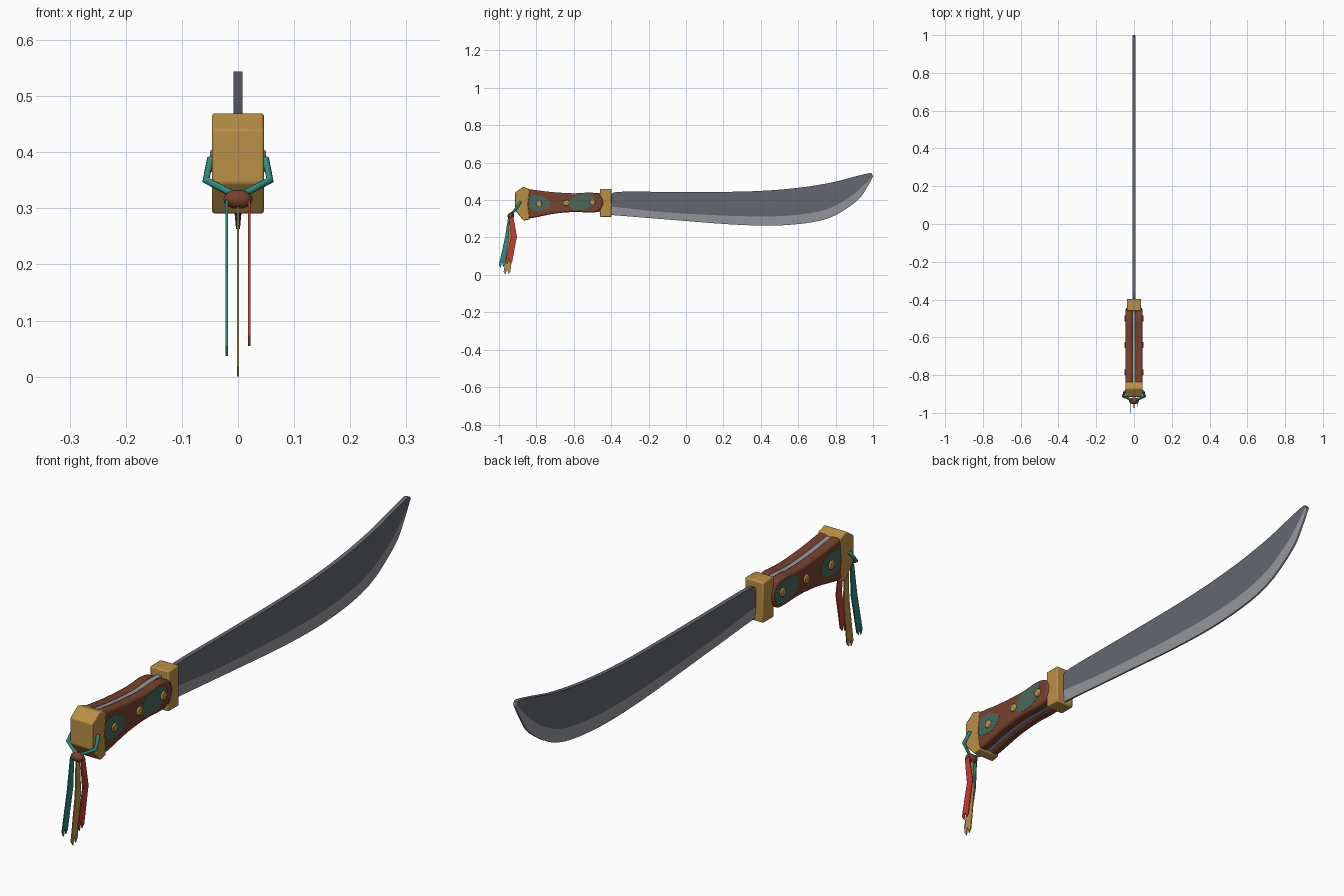
import bpy, bmesh, math
from mathutils import Vector

if "Cube" in bpy.data.objects:
    bpy.data.objects.remove(bpy.data.objects["Cube"])


def mat(name, rgb):
    m = bpy.data.materials.new(name)
    m.diffuse_color = (*rgb, 1)
    m.use_nodes = True
    m.node_tree.nodes["Principled BSDF"].inputs["Base Color"].default_value = m.diffuse_color
    return m


DARK = mat("dark_steel", (0.127, 0.138, 0.162))
LIGHT = mat("light_steel", (0.305, 0.314, 0.332))
GOLD = mat("brass", (0.49, 0.275, 0.06))
BROWN = mat("brown_wood", (0.185, 0.054, 0.027))
PATCH = mat("green_patch", (0.065, 0.138, 0.107))
TEAL = mat("teal_cord", (0.03, 0.25, 0.215))
RED = mat("red_ribbon", (0.56, 0.048, 0.032))


def finish(bm, name, mats, bevel=0, smooth=True):
    bmesh.ops.recalc_face_normals(bm, faces=bm.faces)
    me = bpy.data.meshes.new(name)
    bm.to_mesh(me)
    bm.free()
    ob = bpy.data.objects.new(name, me)
    bpy.context.collection.objects.link(ob)
    for m in mats:
        me.materials.append(m)
    if bevel:
        b = ob.modifiers.new("bevel", 'BEVEL')
        b.width, b.segments, b.limit_method = bevel, 2, 'ANGLE'
        b.angle_limit = math.radians(40)
    bpy.ops.object.select_all(action='DESELECT')
    bpy.context.view_layer.objects.active = ob
    ob.select_set(True)
    if smooth:
        bpy.ops.object.shade_smooth_by_angle(angle=math.radians(35))
    return ob


def spline(pts, n=4):
    """Catmull-Rom resampling of an open point list."""
    P = [Vector(p) for p in pts]
    P = [P[0] * 2 - P[1]] + P + [P[-1] * 2 - P[-2]]
    out = []
    for i in range(1, len(P) - 2):
        a, b, c, d = P[i - 1:i + 3]
        for k in range(n):
            t = k / n
            out.append(0.5 * (2 * b + (c - a) * t + (2 * a - 5 * b + 4 * c - d) * t * t
                              + (3 * b - a - 3 * c + d) * t ** 3))
    return out + [P[-2]]


def prism(name, yz, x0, x1, m, bevel=0):
    """Extrude a side profile (y, z) from x0 to x1."""
    bm = bmesh.new()
    a = [bm.verts.new((x0, p[0], p[1])) for p in yz]
    b = [bm.verts.new((x1, p[0], p[1])) for p in yz]
    bm.faces.new(a)
    bm.faces.new(b[::-1])
    for i in range(len(yz)):
        j = (i + 1) % len(yz)
        bm.faces.new((a[i], a[j], b[j], b[i]))
    return finish(bm, name, [m], bevel)


# Blade: matching stations along spine, grind line and cutting edge
spine = spline([(-.43, .415), (-.40, .427), (-.36, .444), (-.1, .444), (.29, .445),
                (.55, .46), (.76, .49), (.90, .525), (.975, .543), (.993, .542)])
grind = spline([(-.43, .367), (-.40, .364), (-.36, .361), (-.1, .334), (.29, .314),
                (.55, .317), (.74, .347), (.87, .412), (.95, .48), (.998, .533)])
edge = spline([(-.43, .322), (-.40, .319), (-.36, .317), (-.1, .296), (.29, .267),
               (.55, .267), (.76, .302), (.91, .392), (.968, .468), (1.0, .526)])
bm = bmesh.new()
rings = []
for s, g, e in zip(spine, grind, edge):
    rings.append([bm.verts.new((x, p[0], p[1])) for x, p in
                  ((.008, s), (.008, g), (.0035, e), (-.0035, e), (-.008, g), (-.008, s))])
for r, q in zip(rings, rings[1:]):
    for i in range(6):
        j = (i + 1) % 6
        f = bm.faces.new((r[i], r[j], q[j], q[i]))
        f.material_index = 1 if i in (1, 2, 3) else 0
bm.faces.new(rings[0])
bm.faces.new(rings[-1][::-1])
finish(bm, "blade", [DARK, LIGHT])

# Guard and pommel blocks
prism("guard", [(-.46, .31), (-.397, .31), (-.397, .46), (-.46, .46)], -.038, .038, GOLD, .005)
prism("pommel", [(-.915, .44), (-.872, .47), (-.835, .458), (-.845, .38), (-.835, .297),
                 (-.868, .29), (-.915, .345)], -.046, .046, GOLD, .004)

# Tang between the two grip scales
top = spline([(-.86, .46), (-.80, .453), (-.72, .443), (-.60, .436), (-.52, .441)], 3)
bottom = spline([(-.52, .333), (-.60, .336), (-.70, .328), (-.80, .308), (-.86, .298)], 3)
tang = [(p[0], p[1] - .004) for p in top] + [(-.44, .437), (-.44, .337)] \
    + [(p[0], p[1] + .004) for p in bottom]
prism("tang", tang, -.009, .009, LIGHT)

# Grip scales with rounded front end, painted patches and rivets on both sides
nose = spline([(-.485, .438), (-.458, .425), (-.443, .39), (-.455, .352), (-.485, .334)], 3)
scale = list(top) + nose + list(bottom)
patch_rear = [(-.838, .415), (-.815, .426), (-.78, .425), (-.745, .41), (-.722, .39),
              (-.73, .362), (-.76, .345), (-.80, .342), (-.836, .355)]
patch_front = [(-.635, .375), (-.615, .41), (-.58, .427), (-.53, .432), (-.495, .425),
               (-.487, .395), (-.505, .365), (-.55, .348), (-.60, .348)]
patch_nose = [(-.60, .40), (-.57, .427), (-.50, .428), (-.465, .412), (-.455, .385),
              (-.465, .36), (-.49, .347), (-.54, .348), (-.585, .365)]
for s, side in ((1, "right"), (-1, "left")):
    prism("grip_scale_" + side, scale, s * .008, s * .044, BROWN, .008)
    front = patch_front if s > 0 else patch_nose
    for nm, p in (("rear", patch_rear), ("front", front)):
        prism(f"grip_patch_{nm}_{side}", p, s * .040, s * .0448, PATCH)
    for i, (y, z) in enumerate(((-.785, .38), (-.64, .385), (-.50, .388))):
        ring = [(y + .017 * math.cos(k * math.pi / 4 + .39), z + .017 * math.sin(k * math.pi / 4 + .39))
                for k in range(8)]
        prism(f"rivet_{side}_{i + 1}", ring, s * .038, s * .05, GOLD, .003)

# Cord looped through the pommel
cu = bpy.data.curves.new("cord", 'CURVE')
cu.dimensions = '3D'
cu.bevel_depth, cu.bevel_resolution = .007, 2
half = [(.03, -.883, .39), (.050, -.888, .386), (.057, -.912, .35), (.0, -.938, .32)]
path = half + [(-x, y, z) for x, y, z in half[-2::-1]]
sp = cu.splines.new('POLY')
sp.points.add(len(path) - 1)
for p, c in zip(sp.points, path):
    p.co = (*c, 1)
cu.materials.append(TEAL)
cord = bpy.data.objects.new("cord", cu)
bpy.context.collection.objects.link(cord)
bpy.ops.object.select_all(action='DESELECT')
bpy.context.view_layer.objects.active = cord
cord.select_set(True)
bpy.ops.object.convert(target='MESH')

# Bead that gathers the ribbons
bm = bmesh.new()
bmesh.ops.create_uvsphere(bm, u_segments=16, v_segments=10, radius=1)
for v in bm.verts:
    v.co = (v.co.x * .026, v.co.y * .018 - .936, v.co.z * .017 + .316)
finish(bm, "tassel_bead", [BROWN])


# Ribbons: thin strips with notched ends
def ribbon(name, x, line, m):
    left = [(y - w, z) for y, z, w in line]
    right = [(y + w, z) for y, z, w in line]
    y, z, w = line[-1]
    end = [(y + w * .4, z - .012), (y, z + .016), (y - w * .4, z - .017)]
    prism(name, right + end + left[::-1], x - .002, x + .002, m)


ribbon("ribbon_teal", -.02, [(-.94, .315, .010), (-.952, .20, .016), (-.984, .054, .016)], TEAL)
ribbon("ribbon_brass", 0, [(-.936, .315, .010), (-.935, .18, .016), (-.957, .017, .018)], GOLD)
ribbon("ribbon_red", .02, [(-.936, .315, .012), (-.92, .205, .016), (-.947, .072, .018)], RED)
